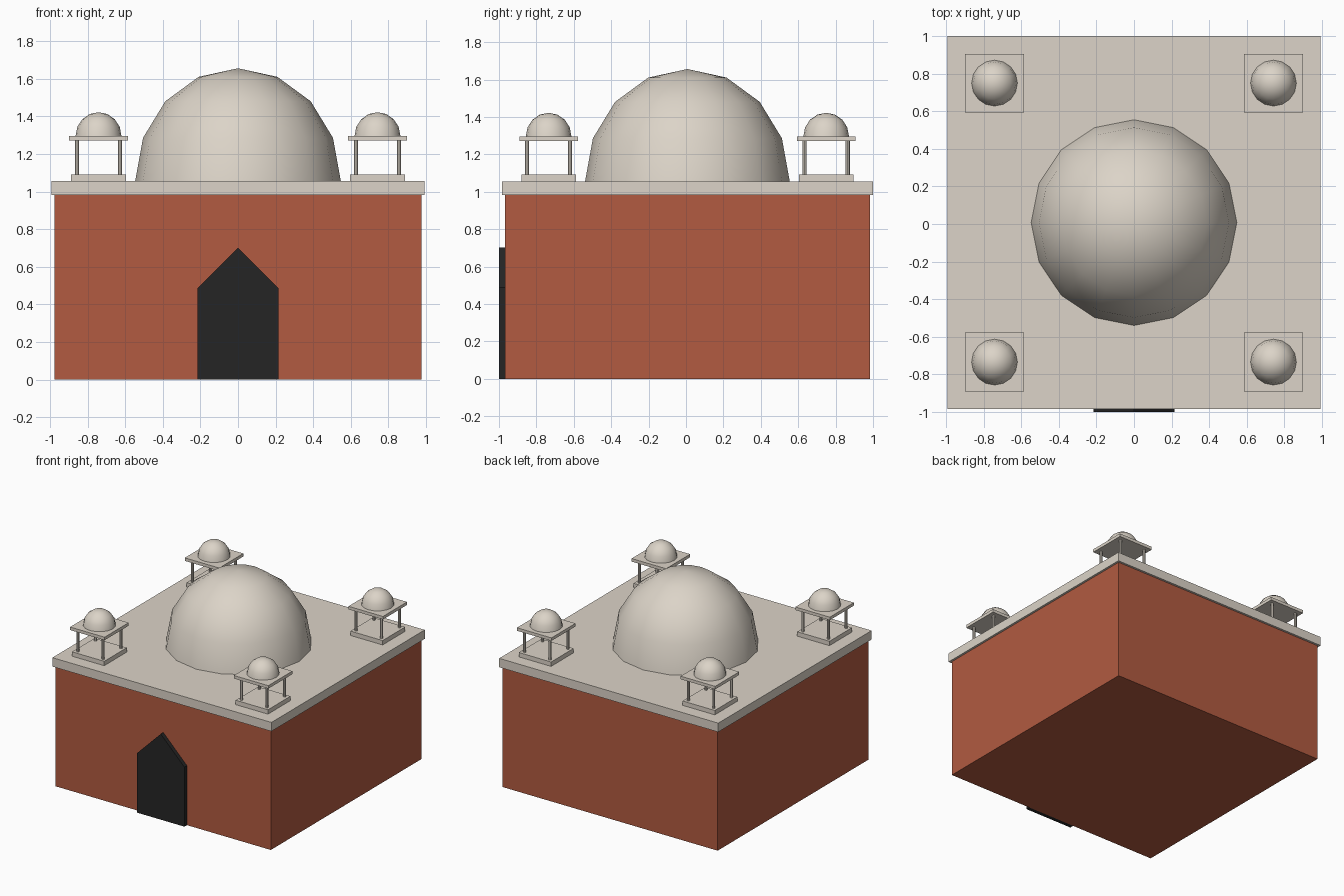
import bpy, bmesh, math
from mathutils import Matrix, Vector

if "Cube" in bpy.data.objects:
    bpy.data.objects.remove(bpy.data.objects["Cube"])

CY = 0.0075  # building centre in y (the doorway projects at the front)


def material(name, rgb):
    def linear(c):
        c /= 255
        return c / 12.92 if c <= 0.04045 else ((c + 0.055) / 1.055) ** 2.4
    m = bpy.data.materials.new(name)
    m.diffuse_color = (*[linear(c) for c in rgb], 1)
    m.use_nodes = True
    m.node_tree.nodes["Principled BSDF"].inputs["Base Color"].default_value = m.diffuse_color
    return m


BRICK = material("red brick", (178, 91, 65))
STONE = material("pale stone", (220, 212, 200))
DARK = material("dark doorway", (37, 37, 37))


def finish(name, bm, mat, smooth=False):
    bmesh.ops.recalc_face_normals(bm, faces=bm.faces)
    me = bpy.data.meshes.new(name)
    bm.to_mesh(me)
    bm.free()
    me.materials.append(mat)
    for p in me.polygons:
        p.use_smooth = smooth
    ob = bpy.data.objects.new(name, me)
    bpy.context.collection.objects.link(ob)
    return ob


def slab(name, x, y, half, z0, z1, mat):
    bm = bmesh.new()
    bmesh.ops.create_cube(bm, size=1, matrix=Matrix.Translation((x, y, (z0 + z1) / 2))
                          @ Matrix.Diagonal((2 * half, 2 * half, z1 - z0, 1)))
    return finish(name, bm, mat)


def dome(name, x, y, z, radius, height, segments=16, rings=8):
    # upper half of a UV sphere
    bm = bmesh.new()
    bmesh.ops.create_uvsphere(bm, u_segments=segments, v_segments=rings, radius=1)
    low = [v for v in bm.verts if v.co.z < -0.01]
    bmesh.ops.delete(bm, geom=low, context='VERTS')
    bmesh.ops.transform(bm, verts=bm.verts, matrix=Matrix.Translation((x, y, z))
                        @ Matrix.Diagonal((radius, radius, height, 1)))
    ob = finish(name, bm, STONE, smooth=True)
    # open shell: make sure the normals point outward
    if ob.data.polygons[0].normal.dot(ob.data.polygons[0].center - Vector((x, y, z))) < 0:
        ob.data.flip_normals()
    return ob


def column(name, x, y, z0, z1, radius):
    bm = bmesh.new()
    bmesh.ops.create_cone(bm, cap_ends=True, segments=8, radius1=radius, radius2=radius,
                          depth=z1 - z0, matrix=Matrix.Translation((x, y, (z0 + z1) / 2)))
    return finish(name, bm, STONE)


# Main hall, roof slab and central dome
slab("hall_walls", 0, CY, 0.975, 0, 0.983, BRICK)
slab("roof_slab", 0, CY, 0.9925, 0.983, 1.056, STONE)
dome("main_dome", 0, CY, 1.056, 0.547, 0.6)

# Pointed doorway: extruded profile on the front wall
bm = bmesh.new()
profile = [(-0.215, 0), (0.215, 0), (0.215, 0.487), (0, 0.702), (-0.215, 0.487)]
face = bm.faces.new([bm.verts.new((x, -1, z)) for x, z in profile])
ext = bmesh.ops.extrude_face_region(bm, geom=[face], use_keep_orig=True)
bmesh.ops.translate(bm, vec=(0, CY - 0.975 + 1, 0),
                    verts=[g for g in ext["geom"] if isinstance(g, bmesh.types.BMVert)])
finish("doorway", bm, DARK)

# Four corner kiosks: plinth, four columns, roof plate, small dome
for sx in (-1, 1):
    for sy in (-1, 1):
        tag = ("front" if sy < 0 else "back") + ("_left" if sx < 0 else "_right")
        x, y = 0.742 * sx, CY + 0.742 * sy
        slab(f"kiosk_plinth_{tag}", x, y, 0.146, 1.056, 1.092, STONE)
        for i, (cx, cy) in enumerate([(-1, -1), (1, -1), (1, 1), (-1, 1)]):
            column(f"kiosk_column_{tag}_{i + 1}", x + 0.115 * cx, y + 0.115 * cy,
                   1.092, 1.271, 0.011)
        slab(f"kiosk_roof_{tag}", x, y, 0.156, 1.271, 1.296, STONE)
        dome(f"kiosk_dome_{tag}", x, y, 1.296, 0.122, 0.126)
